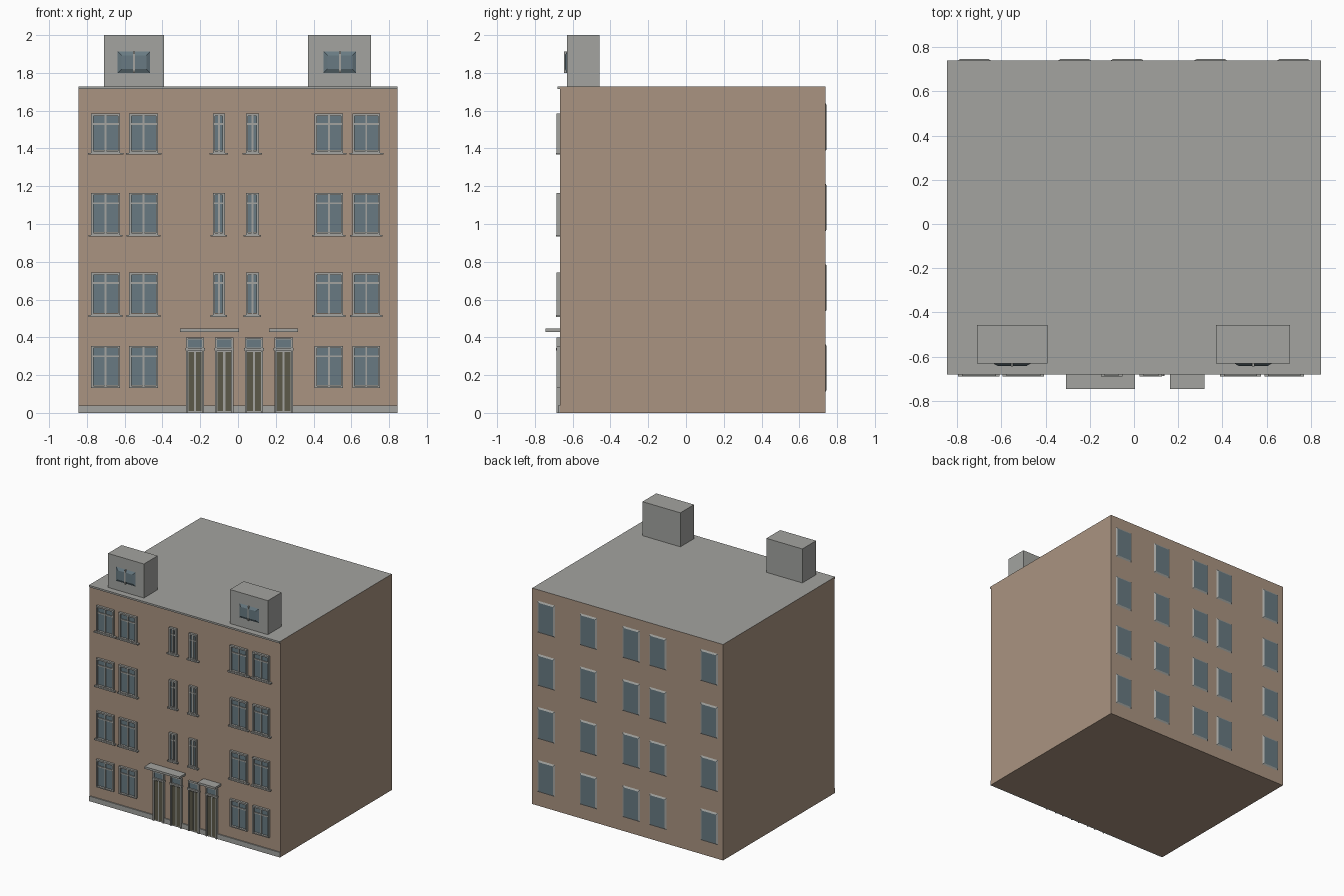
import bpy
import bmesh

if "Cube" in bpy.data.objects:
    bpy.data.objects.remove(bpy.data.objects["Cube"])


def material(name, rgb):
    m = bpy.data.materials.new(name)
    lin = [((c / 255 + 0.055) / 1.055) ** 2.4 for c in rgb]
    m.diffuse_color = (*lin, 1)
    m.use_nodes = True
    m.node_tree.nodes["Principled BSDF"].inputs["Base Color"].default_value = m.diffuse_color
    return m


BRICK = material("tan brick", (170, 148, 129))
STONE = material("light grey stone", (163, 164, 160))
GLASS = material("blue grey glass", (104, 122, 130))
DOOR = material("dark olive door", (92, 90, 74))

FRONT, BACK, HALF, TOP = -0.668, 0.738, 0.845, 1.728


def add_box(bm, x0, x1, y0, y1, z0, z1, mat=0):
    """Add an axis-aligned box to a mesh under construction."""
    v = [bm.verts.new((x, y, z)) for z in (z0, z1)
         for x, y in ((x0, y0), (x1, y0), (x1, y1), (x0, y1))]
    for idx in ((3, 2, 1, 0), (4, 5, 6, 7), (0, 1, 5, 4),
                (1, 2, 6, 5), (2, 3, 7, 6), (3, 0, 4, 7)):
        bm.faces.new([v[i] for i in idx]).material_index = mat
    return v


def finish(name, bm, *mats):
    bm.normal_update()
    me = bpy.data.meshes.new(name)
    bm.to_mesh(me)
    bm.free()
    for m in mats:
        me.materials.append(m)
    ob = bpy.data.objects.new(name, me)
    bpy.context.collection.objects.link(ob)
    return ob


def box(name, dims, mat):
    bm = bmesh.new()
    add_box(bm, *dims)
    return finish(name, bm, mat)


def front_window(x0, x1, z0, z1, sill):
    """Glass pane with casing, mullion, transom and an optional sill."""
    bm = bmesh.new()
    f, y = 0.012, FRONT - 0.018
    add_box(bm, x0 + f, x1 - f, FRONT - 0.006, FRONT, z0 + f, z1 - f, 1)
    add_box(bm, x0, x0 + f, y, FRONT, z0, z1)
    add_box(bm, x1 - f, x1, y, FRONT, z0, z1)
    add_box(bm, x0 + f, x1 - f, y, FRONT, z1 - f, z1)
    add_box(bm, x0 + f, x1 - f, y, FRONT, z0, z0 + f * 0.7)
    xm, zt = (x0 + x1) / 2, z1 - 0.055
    add_box(bm, xm - 0.005, xm + 0.005, FRONT - 0.013, FRONT, z0 + f * 0.7, z1 - f)
    for a, b in ((x0 + f, xm - 0.005), (xm + 0.005, x1 - f)):
        add_box(bm, a, b, FRONT - 0.013, FRONT, zt - 0.005, zt + 0.005)
    if sill:
        add_box(bm, x0 - sill, x1 + sill, FRONT - 0.021, FRONT, z0 - 0.01, z0)
    finish("front_window", bm, STONE, GLASS)


def tapered_window(name, x0, x1, z0, z1, y_wall, y_out, inset, rim):
    """Shallow pane whose rim slopes back to the wall."""
    bm = bmesh.new()
    v = add_box(bm, x0, x1, min(y_wall, y_out), max(y_wall, y_out), z0, z1)
    for p in v:
        if abs(p.co.y - y_out) < 1e-4:
            p.co.x += inset if p.co.x < (x0 + x1) / 2 else -inset
            p.co.z += inset if p.co.z < (z0 + z1) / 2 else -inset
    bm.normal_update()
    for f in bm.faces:
        if all(abs(p.co.y - y_out) < 1e-4 for p in f.verts):
            f.material_index = 1
    return finish(name, bm, rim, GLASS)


# Main block with a flat grey roof
block = box("building_block", (-HALF, HALF, FRONT, BACK, 0, TOP), BRICK)
block.data.materials.append(STONE)
for p in block.data.polygons:
    p.material_index = int(p.normal.z > 0.5)

# Cornice strip along the front roof edge
box("cornice", (-HALF, HALF, FRONT - 0.012, FRONT, TOP - 0.014, TOP), STONE)

# Front windows: bottom, top and sill overhang for each floor
for z0, z1, sill in ((0.133, 0.355, 0), (0.518, 0.742, 0.013),
                     (0.943, 1.165, 0.013), (1.377, 1.585, 0.017)):
    spans = [(-0.778, -0.624), (-0.577, -0.423), (0.406, 0.557), (0.606, 0.752)]
    if sill:
        spans += [(-0.133, -0.07), (0.042, 0.11)]
    for x0, x1 in spans:
        front_window(x0, x1, z0, z1, sill)

# Entrance doors: surround, two leaves and a glazed transom
doors = ((-0.275, -0.18), (-0.121, -0.024), (0.036, 0.133), (0.192, 0.29))
for x0, x1 in doors:
    bm = bmesh.new()
    xm, y = (x0 + x1) / 2, FRONT - 0.018
    add_box(bm, x0, x1, FRONT - 0.008, FRONT, 0, 0.40)
    for a, b in ((x0, x0 + 0.01), (x1 - 0.01, x1)):
        add_box(bm, a, b, y, FRONT - 0.008, 0, 0.40)
    add_box(bm, x0 + 0.01, x1 - 0.01, y, FRONT - 0.008, 0.39, 0.40)
    add_box(bm, x0 - 0.004, x1 + 0.004, y - 0.002, FRONT, 0.33, 0.343)
    add_box(bm, x0 + 0.01, x1 - 0.01, FRONT - 0.011, FRONT - 0.008, 0.346, 0.388, 1)
    for a, b in ((x0 + 0.012, xm - 0.006), (xm + 0.006, x1 - 0.012)):
        add_box(bm, a, b, FRONT - 0.012, FRONT - 0.008, 0.01, 0.322, 2)
    finish("entrance_door", bm, STONE, GLASS, DOOR)

# Plinth pieces between the doors
edges = [-HALF] + [x for d in doors for x in d] + [HALF]
for x0, x1 in zip(edges[::2], edges[1::2]):
    box("plinth", (x0, x1, FRONT - 0.009, FRONT, 0, 0.04), STONE)

# Canopies over the doors
for x0, x1 in ((-0.307, 0.005), (0.163, 0.318)):
    box("door_canopy", (x0, x1, -0.745, FRONT, 0.429, 0.446), STONE)

# Rooftop huts, each with a projecting window and centre bar
for x0, x1, w0 in ((-0.71, -0.392, -0.637), (0.37, 0.705, 0.453)):
    box("roof_hut", (x0, x1, -0.63, -0.457, TOP, 2.0), STONE)
    w1 = w0 + 0.172
    tapered_window("hut_window", w0, w1, 1.8, 1.913, -0.63, -0.641, 0.02, GLASS)
    xm = (w0 + w1) / 2
    box("hut_window_bar", (xm - 0.005, xm + 0.005, -0.645, -0.63, 1.8, 1.913), STONE)

# Rear windows on all four floors
for z0 in (0.11, 0.535, 0.96, 1.385):
    for x0 in (-0.798, -0.345, -0.108, 0.27, 0.645):
        tapered_window("rear_window", x0, x0 + 0.153, z0, z0 + 0.255,
                       BACK, BACK + 0.007, 0.012, STONE)
